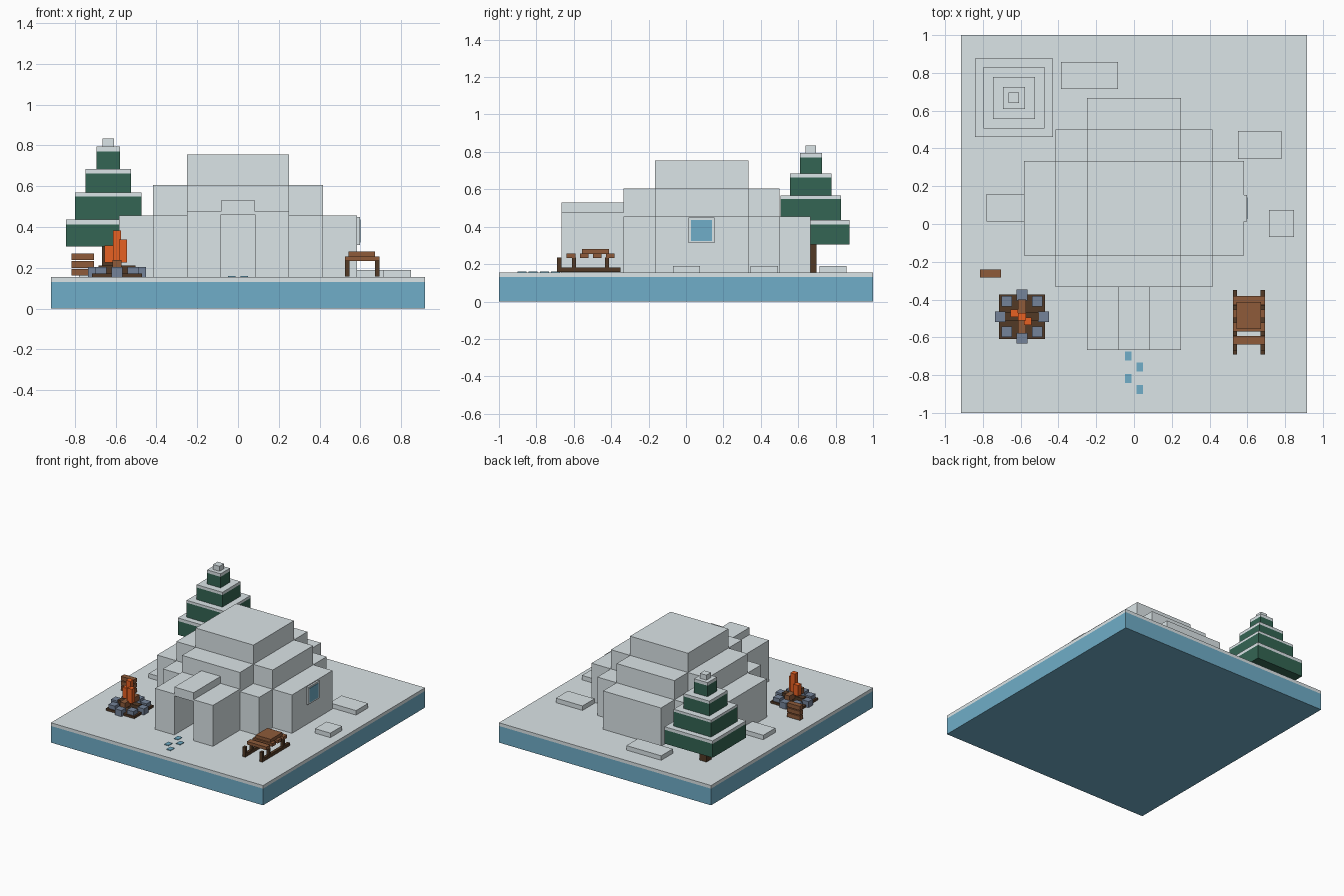
import bpy

if "Cube" in bpy.data.objects:
    bpy.data.objects.remove(bpy.data.objects["Cube"], do_unlink=True)


def material(name, hex_code):
    srgb = [int(hex_code[i:i + 2], 16) / 255 for i in (0, 2, 4)]
    lin = [c / 12.92 if c <= 0.04045 else ((c + 0.055) / 1.055) ** 2.4 for c in srgb]
    mat = bpy.data.materials.new(name)
    mat.use_nodes = True
    mat.diffuse_color = (*lin, 1)
    mat.node_tree.nodes["Principled BSDF"].inputs["Base Color"].default_value = (*lin, 1)
    return mat


SNOW = material("snow", "EAF4F7")
ICE = material("ice blue", "70AEC8")
PINE = material("pine green", "346553")
WOOD = material("wood", "8E5B3A")
BARK = material("dark wood", "523A26")
STONE = material("stone grey", "75849A")
FLAME = material("flame orange", "FC6A26")


def box(name, x, y, z, mat):
    """Box from (low, high) ranges on each axis."""
    bpy.ops.mesh.primitive_cube_add(size=1, location=[sum(r) / 2 for r in (x, y, z)])
    ob = bpy.context.object
    ob.name = name
    ob.scale = [r[1] - r[0] for r in (x, y, z)]
    bpy.ops.object.transform_apply(location=False, rotation=False, scale=True)
    ob.data.materials.append(mat)
    return ob


def span(centre, half):
    return (centre - half, centre + half)


G = 0.155      # ground level
U = 1 / 12     # building block unit

# Ground
box("ice_slab", span(0, 11 * U), (-1, 1), (0, 0.13), ICE)
box("snow_layer", span(0, 11 * U), (-1, 1), (0.13, G), SNOW)

# Stepped snow house: crossed blocks make each rounded layer
layers = [
    ("lower", G, 0.455, [(7, 3), (5, 5), (3, 7)]),
    ("middle", 0.455, 0.605, [(5, 3), (3, 5)]),
    ("top", 0.605, 0.755, [(3, 3)]),
]
for label, low, high, crosses in layers:
    for half_x, half_y in crosses:
        front = max(U - half_y * U, -4 * U)
        box(f"house_{label}_block", span(0, half_x * U), (front, U + half_y * U), (low, high), SNOW)

# Entrance tunnel
for side, a, b in (("right", -3, -1), ("left", 1, 3)):
    box(f"tunnel_wall_{side}", (a * U, b * U), (-8 * U, -4 * U), (G, 0.475), SNOW)
box("tunnel_lintel", span(0, U), (-8 * U, -4 * U), (0.46, 0.53), SNOW)

# Side window
box("window_frame", (0.575, 0.597), span(U, 0.07), span(0.38, 0.068), SNOW)
box("window_pane", (0.595, 0.6), span(U, 0.056), span(0.38, 0.056), ICE)

# Snow drifts
for x, y in (((-0.386, -0.085), (0.714, 0.857)), ((0.55, 0.78), (0.344, 0.492)),
             ((0.714, 0.847), (-0.07, 0.074)), ((-0.78, -0.55), (0.012, 0.16))):
    box("snow_drift", x, y, (G, 0.19), SNOW)

# Footprints
for i in range(4):
    box("footprint", span(-0.03 if i % 2 == 0 else 0.03, 0.018),
        span(-0.698 - 0.0595 * i, 0.024), (G, 0.16), ICE)

# Pine tree
TX, TY = -0.636, 0.668
box("tree_trunk", span(TX, 0.03), span(TY, 0.03), (G, 0.31), BARK)
for half, low, mid, high in ((0.207, 0.304, 0.412, 0.436), (0.162, 0.436, 0.549, 0.568),
                             (0.111, 0.568, 0.662, 0.684), (0.058, 0.684, 0.77, 0.794)):
    box("tree_tier", span(TX, half), span(TY, half), (low, mid), PINE)
    box("tree_snow", span(TX, half), span(TY, half), (mid, high), SNOW)
box("tree_tip", span(TX, 0.028), span(TY, 0.028), (0.794, 0.833), SNOW)

# Campfire
FX, FY = -0.593, -0.49
box("fire_bed", span(FX, 0.122), span(FY, 0.118), (G, 0.172), BARK)
for i in (-1, 0, 1):
    for j in (-1, 0, 1):
        if i or j:
            reach = 0.08 if i and j else 0.114
            box("fire_stone", span(FX + i * reach, 0.028), span(FY + j * reach, 0.028),
                (G, 0.203), STONE)
box("fire_log_cross", span(FX, 0.09), span(FY, 0.022), (0.17, 0.21), BARK)
box("fire_log", span(FX, 0.022), span(FY, 0.09), (0.195, 0.238), WOOD)
for dx, dy, low, high in ((-0.04, 0.017, 0.225, 0.31), (0, 0, 0.22, 0.382), (0.03, -0.025, 0.225, 0.338)):
    box("flame", span(FX + dx, 0.02), span(FY + dy, 0.02), (low, high), FLAME)

# Firewood stack
for i in range(3):
    box("firewood", span(-0.76, 0.055), span(-0.262, 0.02), span(0.177 + 0.039 * i, 0.016), WOOD)

# Sled
for x in (0.535, 0.682):
    box("sled_runner", span(x, 0.011), (-0.69, -0.35), (0.158, 0.182), BARK)
    box("sled_tip", span(x, 0.011), (-0.69, -0.666), (0.175, 0.235), BARK)
    for y in (-0.598, -0.423):
        box("sled_post", span(x, 0.011), span(y, 0.011), (0.18, 0.235), BARK)
for i in range(4):
    box("sled_slat", (0.524, 0.693), span(-0.615 + 0.07 * i, 0.023), (0.232, 0.256), WOOD)
box("sled_seat", (0.542, 0.672), (-0.556, -0.412), (0.254, 0.28), WOOD)
